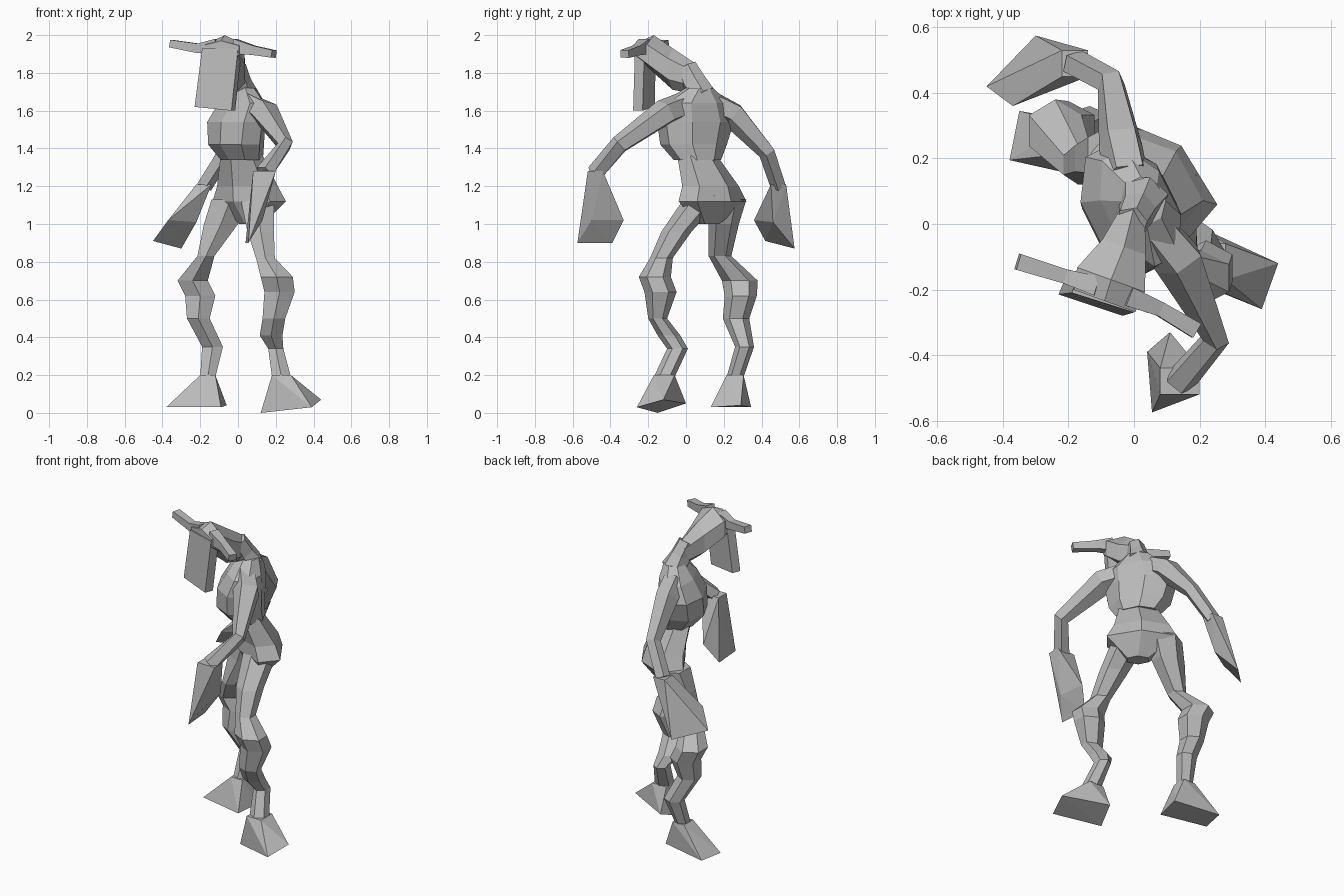
import bpy, bmesh
from math import sin, cos, pi
from mathutils import Vector

cube = bpy.data.objects.get("Cube")
if cube:
    bpy.data.objects.remove(cube)

grey = bpy.data.materials.new("stone_grey")
grey.use_nodes = True
GREY = (.5, .5, .5, 1)
grey.diffuse_color = GREY
grey.node_tree.nodes["Principled BSDF"].inputs["Base Color"].default_value = GREY
UP = Vector((0, 0, 1))


def finish(name, bm):
    bmesh.ops.recalc_face_normals(bm, faces=bm.faces)
    mesh = bpy.data.meshes.new(name)
    bm.to_mesh(mesh)
    bm.free()
    mesh.materials.append(grey)
    ob = bpy.data.objects.new(name, mesh)
    bpy.context.collection.objects.link(ob)
    return ob


def section(center, u, v, a, b, sides):
    """Polygon of half sizes a along u and b along v."""
    angles = [(i + .5) * 2 * pi / sides for i in range(sides)]
    fu = a / max(abs(cos(t)) for t in angles)
    fv = b / max(abs(sin(t)) for t in angles)
    return [center + u * cos(t) * fu + v * sin(t) * fv for t in angles]


def loft(name, rings, side, sides=6, v=None):
    """Skin rings (x, y, z, a, b); without v they stand square to the path."""
    bm = bmesh.new()
    pts = [Vector(r[:3]) for r in rings]
    loops = []
    for i, ring in enumerate(rings):
        u, w = Vector(side).normalized(), v
        if w is None:
            t = (pts[min(i + 1, len(pts) - 1)] - pts[max(i - 1, 0)]).normalized()
            u = (u - t * u.dot(t)).normalized()
            w = t.cross(u)
        loops.append([bm.verts.new(p) for p in section(pts[i], u, w, ring[3], ring[4], sides)])
    for lo, hi in zip(loops, loops[1:]):
        for k in range(sides):
            n = (k + 1) % sides
            bm.faces.new((lo[k], lo[n], hi[n], hi[k]))
    bm.faces.new(loops[0])
    bm.faces.new(loops[-1])
    return finish(name, bm)


def block(name, points):
    """Convex solid around a few corner points."""
    bm = bmesh.new()
    for p in points:
        bm.verts.new(p)
    bmesh.ops.convex_hull(bm, input=bm.verts)
    bmesh.ops.dissolve_limit(bm, angle_limit=.03, verts=bm.verts, edges=bm.edges)
    return finish(name, bm)


def flare(name, center, u, v, a, b, corners):
    """Narrow joint widening to four end corners."""
    return block(name, section(Vector(center), Vector(u).normalized(), v, a, b, 4)
                 + [Vector(c) for c in corners])


X, Y = Vector((1, 0, 0)), Vector((0, 1, 0))

# Torso and pelvis
chest_side, hip_side = Vector((.45, -.9, 0)).normalized(), Vector((.76, -.65, 0)).normalized()
loft("torso", [
    (.02, .06, 1.34, .12, .1), (-.01, .04, 1.42, .17, .13), (-.01, .05, 1.54, .2, .13),
    (.02, .05, 1.64, .18, .1), (.03, .07, 1.72, .07, .06)],
    chest_side, 8, UP.cross(chest_side))
loft("pelvis", [
    (.07, .12, 1.0, .06, .05), (.06, .14, 1.12, .2, .13), (.05, .13, 1.2, .16, .12),
    (.02, .06, 1.36, .11, .09)],
    hip_side, 6, UP.cross(hip_side))

# Legs
loft("left_leg", [
    (.1, .1, 1.15, .09, .1), (.12, -.05, .96, .07, .08), (.145, -.13, .82, .05, .06),
    (.205, -.165, .72, .085, .085), (.22, -.135, .64, .08, .085), (.19, -.15, .5, .06, .05),
    (.175, -.09, .41, .06, .06), (.2, -.045, .34, .04, .055), (.23, -.115, .19, .05, .055)],
    X, 6, Y)
loft("right_leg", [
    (-.04, .21, 1.13, .1, .11), (-.09, .2, 1.0, .09, .08), (-.17, .18, .83, .045, .06),
    (-.24, .285, .7, .08, .095), (-.2, .29, .62, .08, .085), (-.21, .265, .5, .06, .07),
    (-.135, .31, .35, .055, .05), (-.16, .26, .19, .04, .045)],
    X, 6, Y)

# Feet
flare("left_foot", (.23, -.115, .2), X, Y, .05, .055, [
    (.39, -.26, .03), (.44, -.12, .07), (.12, -.15, 0), (.18, 0, .05)])
flare("right_foot", (-.16, .26, .2), X, Y, .04, .045, [
    (-.38, .195, .03), (-.35, .345, .03), (-.09, .13, .03), (-.06, .29, .04)])

# Arms
loft("left_arm", [
    (.03, .02, 1.64, .07, .07), (.14, -.11, 1.59, .08, .07), (.25, -.35, 1.42, .04, .05),
    (.14, -.48, 1.27, .05, .045)], (.9, .4, 0), 5)
loft("right_arm", [
    (-.02, .15, 1.63, .07, .07), (-.04, .25, 1.58, .07, .07), (-.07, .43, 1.38, .045, .045),
    (-.18, .49, 1.2, .045, .04)], (.9, .4, 0), 5)

# Hands
flare("left_hand", (.14, -.48, 1.28), X, Y, .06, .04, [
    (.055, -.575, .9), (.04, -.39, .9), (.11, -.33, 1.02), (.13, -.5, 1.02)])
flare("right_hand", (-.18, .49, 1.21), X, Y, .04, .04, [
    (-.45, .42, .91), (-.37, .36, 1.02), (-.3, .575, .87), (-.22, .46, 1.01)])

# Neck and wedge head
head_side = Vector((.94, -.34, 0))
loft("neck", [(.03, .09, 1.68, .07, .07), (.01, .04, 1.75, .05, .07),
              (-.01, 0, 1.83, .045, .06)], head_side)
loft("head", [
    (0, .05, 1.77, .035, .08), (-.03, -.07, 1.82, .07, .11), (-.07, -.17, 1.9, .11, .1),
    (-.09, -.235, 1.92, .1, .05)], head_side, 6, UP)

# Hanging face plate
back = Vector((.02, .05, 0))
face = [Vector(p) for p in ((-.19, -.21, 1.93), (0, -.27, 1.93), (-.035, -.28, 1.6), (-.23, -.215, 1.62))]
block("face_plate", face + [p + back for p in face])

# Horns
for name, path in (
        ("left_horn", [(-.02, -.22, 1.94, .03, .04), (.08, -.26, 1.92, .022, .025),
                       (.19, -.325, 1.9, .025, .02)]),
        ("right_horn", [(-.11, -.19, 1.94, .03, .04), (-.21, -.16, 1.93, .022, .025),
                        (-.355, -.115, 1.955, .025, .02)])):
    loft(name, path, (.3, 1, 0), 4)
